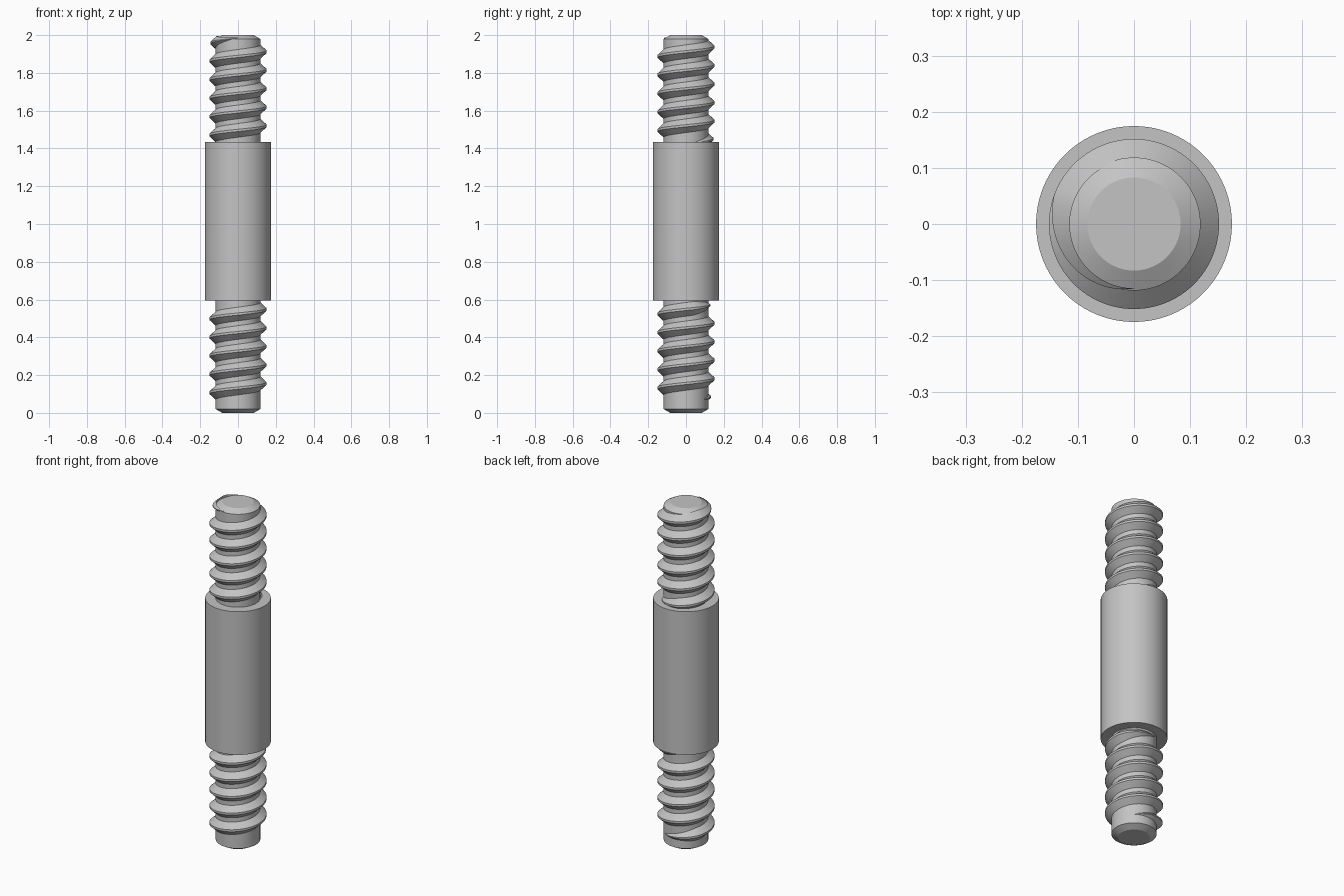
import bpy
import bmesh
from math import cos, sin, radians, tau

if "Cube" in bpy.data.objects:
    bpy.data.objects.remove(bpy.data.objects["Cube"], do_unlink=True)

CORE_R, CREST_R, COLLAR_R = 0.1185, 0.1515, 0.1745
PITCH = 0.098
SEGMENTS = 96

steel = bpy.data.materials.new("steel_grey")
steel.use_nodes = True
grey = (0.55, 0.55, 0.55, 1)
steel.diffuse_color = grey
steel.node_tree.nodes["Principled BSDF"].inputs["Base Color"].default_value = grey


def finish(name, bm):
    bmesh.ops.recalc_face_normals(bm, faces=bm.faces)
    mesh = bpy.data.meshes.new(name)
    bm.to_mesh(mesh)
    bm.free()
    mesh.materials.append(steel)
    obj = bpy.data.objects.new(name, mesh)
    bpy.context.collection.objects.link(obj)
    bpy.ops.object.select_all(action="DESELECT")
    obj.select_set(True)
    bpy.context.view_layer.objects.active = obj
    bpy.ops.object.shade_smooth_by_angle(angle=radians(25))
    return obj


def lathe(name, profile):
    """Turn a (radius, height) profile around z and cap both ends."""
    bm = bmesh.new()
    rings = [[bm.verts.new((r * cos(tau * i / SEGMENTS), r * sin(tau * i / SEGMENTS), z))
              for i in range(SEGMENTS)] for r, z in profile]
    for a, b in zip(rings, rings[1:]):
        for i in range(SEGMENTS):
            j = (i + 1) % SEGMENTS
            bm.faces.new((a[i], a[j], b[j], b[i]))
    bm.faces.new(rings[0])
    bm.faces.new(rings[-1])
    return finish(name, bm)


def thread(name, z_at_zero, start, end, fade=110):
    """Sweep a right-handed ridge between two angles, fading out at both ends."""
    bm = bmesh.new()
    steps = int((end - start) / 360 * SEGMENTS)
    root = CORE_R - 0.004
    rows = []
    for i in range(steps + 1):
        angle = start + (end - start) * i / steps
        size = max(0.02, min(1, (angle - start) / fade, (end - angle) / fade))
        crest = root + (CREST_R - root) * size
        z = z_at_zero + PITCH * angle / 360
        c, s = cos(radians(angle)), sin(radians(angle))
        section = ((root, -0.04), (crest, -0.006), (crest, 0.006), (root, 0.04))
        rows.append([bm.verts.new((r * c, r * s, z + h * size)) for r, h in section])
    for a, b in zip(rows, rows[1:]):
        for k in range(4):
            m = (k + 1) % 4
            bm.faces.new((a[k], a[m], b[m], b[k]))
    bm.faces.new(rows[0])
    bm.faces.new(rows[-1])
    return finish(name, bm)


# Turned body: chamfered ends, threaded cores and the wide plain middle
lathe("stud_body", [
    (0.083, 0), (CORE_R, 0.02), (CORE_R, 0.595), (COLLAR_R, 0.595),
    (COLLAR_R, 1.435), (CORE_R, 1.435), (CORE_R, 1.98), (0.083, 2),
])

# Helical ridges on each end
thread("lower_thread", 0.058, 40, 5 * 360 + 130)
thread("upper_thread", 1.422, 0, 5 * 360 + 270)
